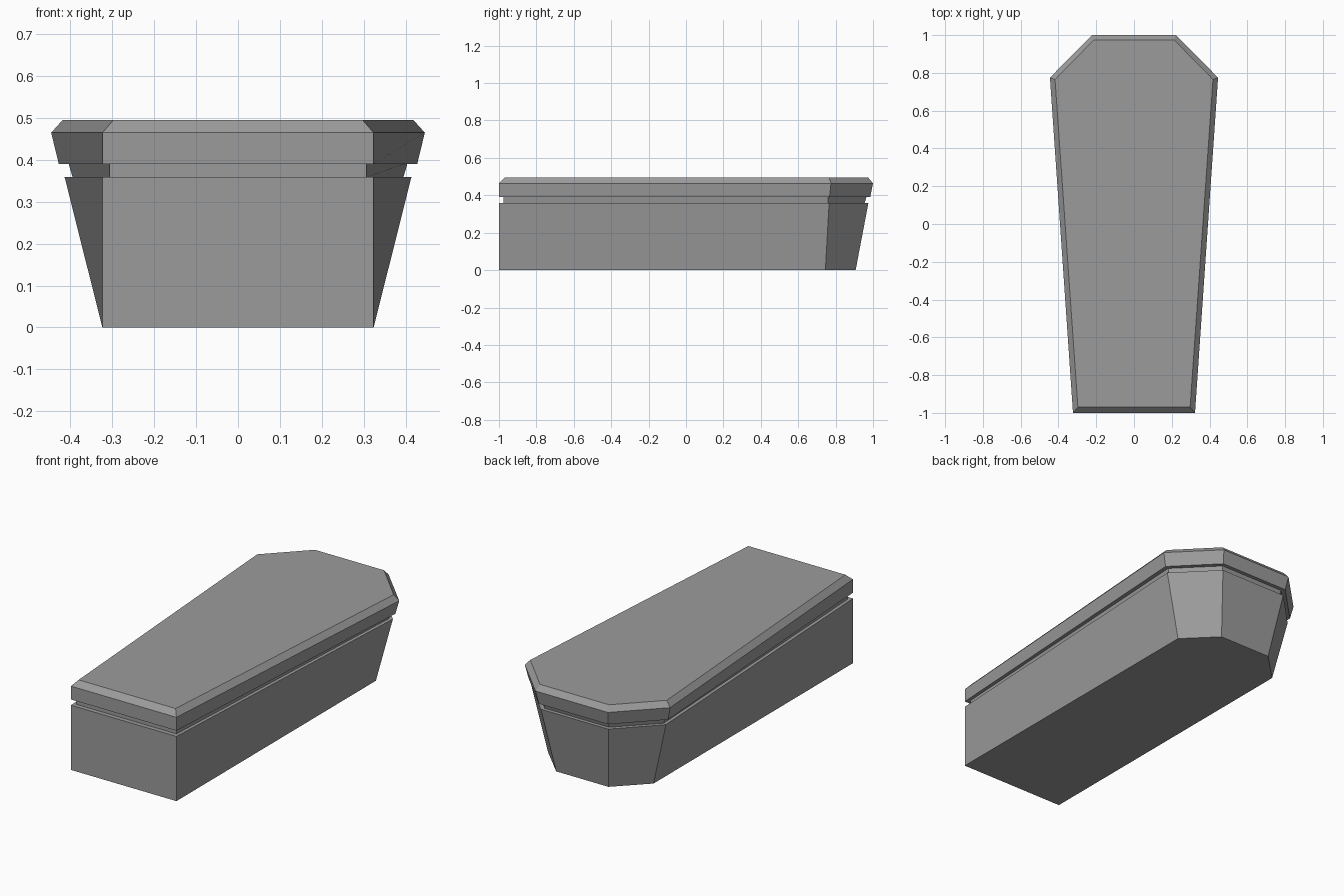
import bpy

cube = bpy.data.objects.get("Cube")
if cube:
    bpy.data.objects.remove(cube, do_unlink=True)

stone = bpy.data.materials.new("stone grey")
stone.use_nodes = True
grey = (0.33, 0.33, 0.33, 1)
stone.diffuse_color = grey
stone.node_tree.nodes["Principled BSDF"].inputs["Base Color"].default_value = grey


def outline(z, foot, shoulder, head):
    """Six-sided symmetrical ring; each argument is (half width, y)."""
    half = [foot, shoulder, head]
    right = [(x, y, z) for x, y in half]
    left = [(-x, y, z) for x, y in reversed(half)]
    return right + left


def loft(name, rings):
    """Join the rings from bottom to top and cap both ends."""
    n = len(rings[0])
    verts = [v for ring in rings for v in ring]
    faces = [tuple(reversed(range(n))), tuple(range(len(verts) - n, len(verts)))]
    for r in range(len(rings) - 1):
        for i in range(n):
            j = (i + 1) % n
            faces.append((r * n + i, r * n + j, (r + 1) * n + j, (r + 1) * n + i))
    mesh = bpy.data.meshes.new(name)
    mesh.from_pydata(verts, [], faces)
    mesh.materials.append(stone)
    obj = bpy.data.objects.new(name, mesh)
    bpy.context.collection.objects.link(obj)
    return obj


# Flared box
loft("coffin_box", [
    outline(0, (0.323, -1), (0.323, 0.745), (0.16, 0.907)),
    outline(0.358, (0.323, -1), (0.413, 0.765), (0.207, 0.975)),
])

# Recessed band between box and lid
loft("recessed_band", [
    outline(0.358, (0.306, -0.975), (0.394, 0.758), (0.197, 0.955)),
    outline(0.392, (0.306, -0.975), (0.404, 0.76), (0.2, 0.965)),
])

# Lid with bevelled top edge
loft("coffin_lid", [
    outline(0.39, (0.323, -1), (0.427, 0.767), (0.212, 0.985)),
    outline(0.464, (0.323, -1), (0.445, 0.775), (0.222, 1)),
    outline(0.494, (0.297, -0.97), (0.418, 0.765), (0.212, 0.975)),
])
